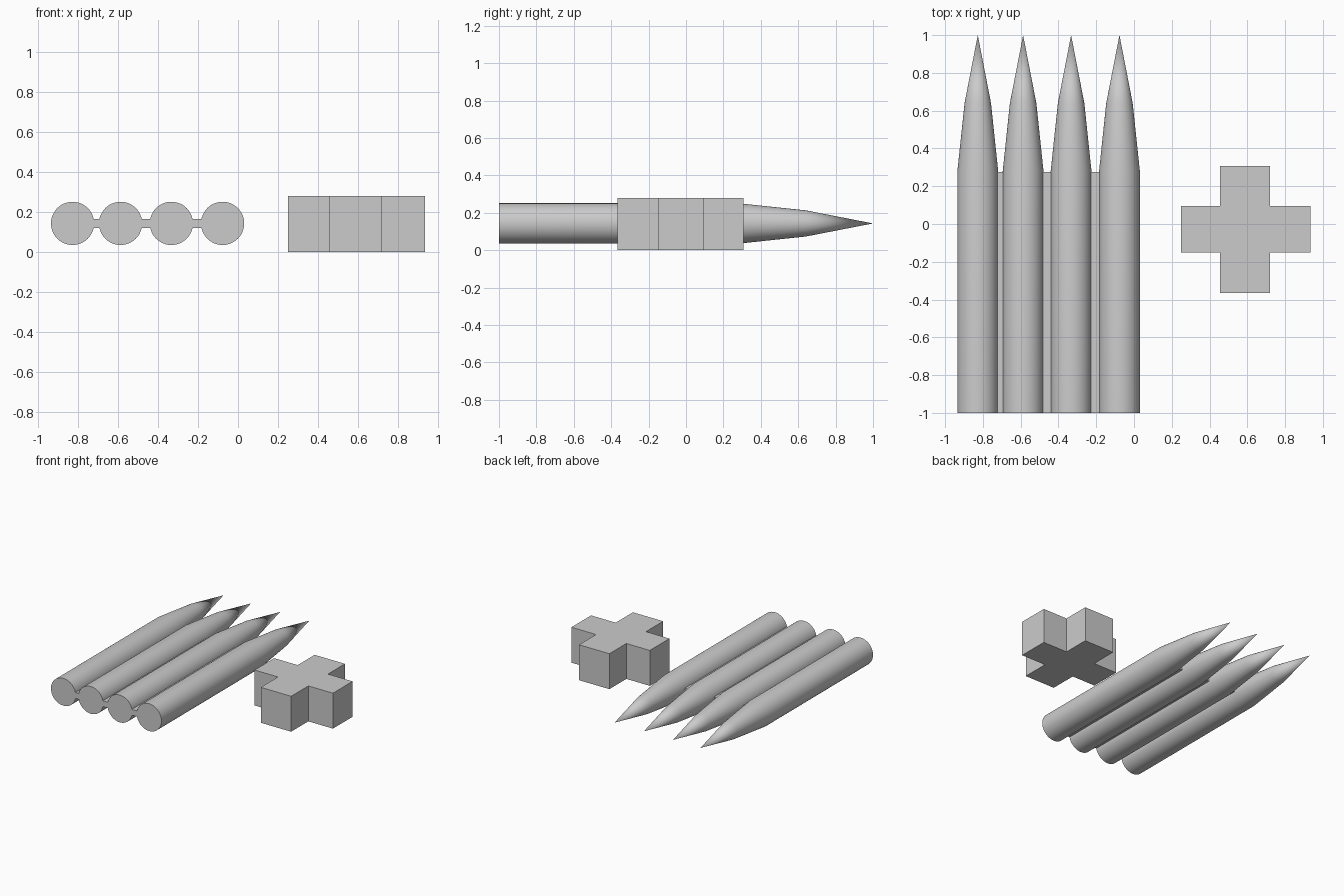
import bpy, bmesh, math

if "Cube" in bpy.data.objects:
    bpy.data.objects.remove(bpy.data.objects["Cube"])

Z_AXIS = 0.143
R = 0.108
CENTRES = [-0.827, -0.587, -0.333, -0.077]
SEGMENTS = 48


def finish(name, bm):
    bmesh.ops.recalc_face_normals(bm, faces=bm.faces[:])
    mesh = bpy.data.meshes.new(name)
    bm.to_mesh(mesh)
    bm.free()
    obj = bpy.data.objects.new(name, mesh)
    bpy.context.collection.objects.link(obj)
    return obj


def pointed_rod(name, x):
    bm = bmesh.new()
    rings = []
    for y, r in [(-1, R), (0.28, R), (0.64, 0.07)]:
        rings.append([bm.verts.new((x + r * math.cos(a), y, Z_AXIS + r * math.sin(a)))
                      for a in (2 * math.pi * i / SEGMENTS for i in range(SEGMENTS))])
    tip = bm.verts.new((x, 1, Z_AXIS))
    bm.faces.new(rings[0])
    for i in range(SEGMENTS):
        j = (i + 1) % SEGMENTS
        for a, b in zip(rings, rings[1:]):
            bm.faces.new((a[i], a[j], b[j], b[i]))
        bm.faces.new((rings[-1][i], rings[-1][j], tip))
    obj = finish(name, bm)
    bpy.ops.object.select_all(action='DESELECT')
    obj.select_set(True)
    bpy.context.view_layer.objects.active = obj
    bpy.ops.object.shade_smooth_by_angle(angle=math.radians(35))


def prism(name, outline, z0, z1):
    bm = bmesh.new()
    face = bm.faces.new([bm.verts.new((x, y, z0)) for x, y in outline])
    ext = bmesh.ops.extrude_face_region(bm, geom=[face], use_keep_orig=True)
    verts = [g for g in ext["geom"] if isinstance(g, bmesh.types.BMVert)]
    bmesh.ops.translate(bm, verts=verts, vec=(0, 0, z1 - z0))
    finish(name, bm)


# Row of four pointed rods
for n, cx in enumerate(CENTRES, 1):
    pointed_rod(f"pointed_rod_{n}", cx)

# Thin webs joining neighbouring rods, ends kept inside the rods
for n, (a, b) in enumerate(zip(CENTRES, CENTRES[1:]), 1):
    x0, x1 = a + R - 0.012, b - R + 0.012
    prism(f"joining_web_{n}", [(x0, -1), (x1, -1), (x1, 0.275), (x0, 0.275)], 0.12, 0.166)

# Plus-shaped block
xa, xb, xc, xd = 0.25, 0.455, 0.72, 0.935
ya, yb, yc, yd = -0.365, -0.15, 0.095, 0.307
prism("plus_block", [(xb, ya), (xc, ya), (xc, yb), (xd, yb), (xd, yc), (xc, yc),
                     (xc, yd), (xb, yd), (xb, yc), (xa, yc), (xa, yb), (xb, yb)], 0, 0.28)
